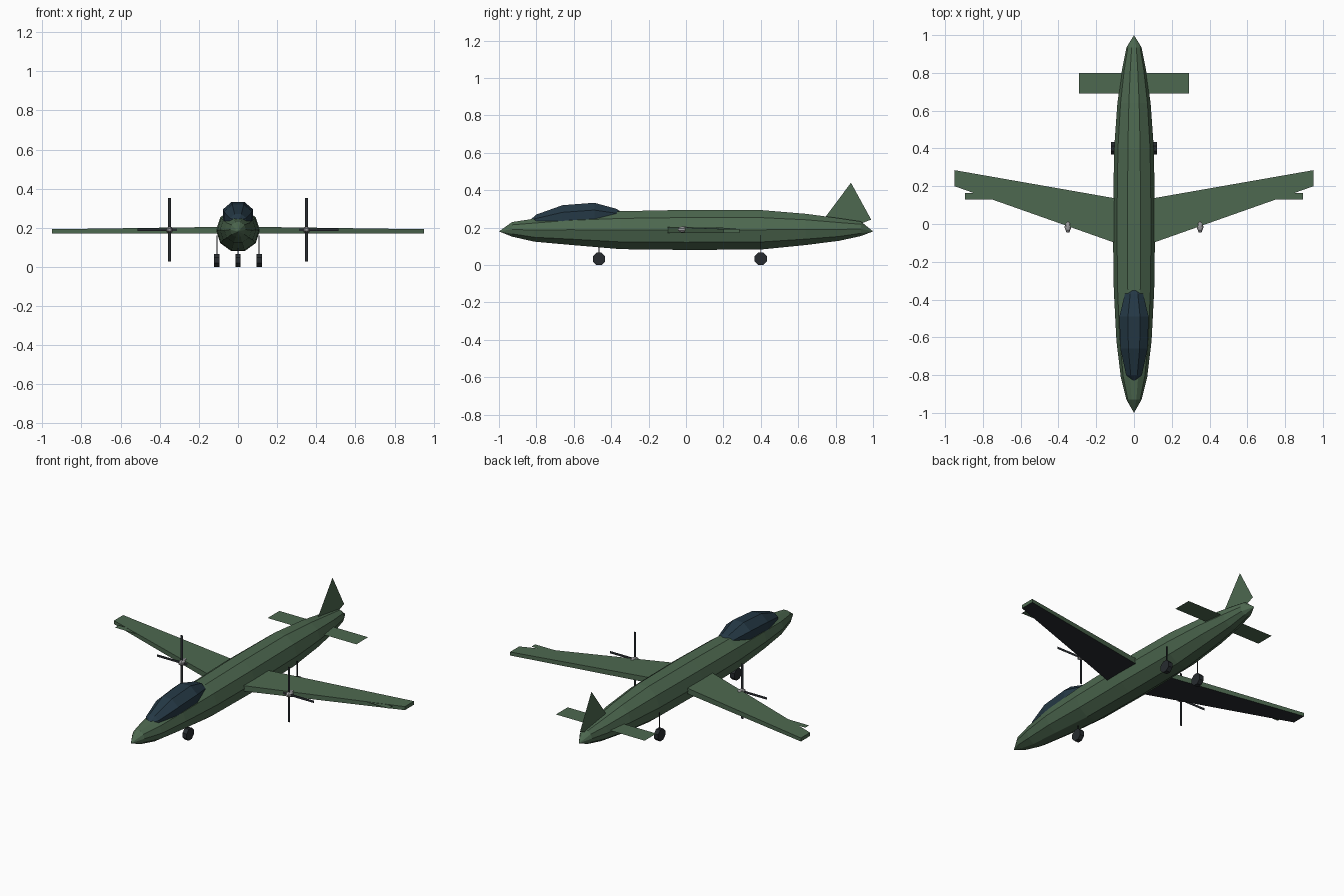
import bpy, bmesh, math
from mathutils import Matrix

if "Cube" in bpy.data.objects:
    bpy.data.objects.remove(bpy.data.objects["Cube"])


def material(name, rgb):
    m = bpy.data.materials.new(name)
    m.diffuse_color = (*rgb, 1)
    m.use_nodes = True
    m.node_tree.nodes["Principled BSDF"].inputs["Base Color"].default_value = m.diffuse_color
    return m


GREEN = material("olive_green", (0.075, 0.14, 0.08))
DARK = material("dark_grey", (0.02, 0.024, 0.028))
GLASS = material("blue_glass", (0.018, 0.04, 0.06))
METAL = material("light_metal", (0.35, 0.35, 0.36))


def finish(name, bm, *mats):
    me = bpy.data.meshes.new(name)
    bm.to_mesh(me)
    bm.free()
    for m in mats:
        me.materials.append(m)
    ob = bpy.data.objects.new(name, me)
    bpy.context.collection.objects.link(ob)
    return ob


def loft(name, stations, tips, sides, mat):
    """Loft elliptical rings (y, half width, z low, z high) between two tip points."""
    bm = bmesh.new()
    rings = []
    for y, w, lo, hi in stations:
        rings.append([])
        for i in range(sides):
            a = 2 * math.pi * (i + 0.5) / sides - math.pi / 2
            k = 1 / math.cos(math.pi / sides)
            rings[-1].append(bm.verts.new((w * math.cos(a), y,
                             (lo + hi) / 2 + k * math.sin(a) * (hi - lo) / 2)))
    for r, s in zip(rings, rings[1:]):
        for i in range(sides):
            j = (i + 1) % sides
            bm.faces.new((r[i], r[j], s[j], s[i]))
    for tip, r in zip(tips, (rings[0], rings[-1])):
        t = bm.verts.new(tip)
        for i in range(sides):
            bm.faces.new((t, r[i], r[(i + 1) % sides]))
    bmesh.ops.recalc_face_normals(bm, faces=bm.faces)
    return finish(name, bm, mat)


def sheet(name, polys, mat):
    """Flat panels given as lists of points."""
    bm = bmesh.new()
    for p in polys:
        bm.faces.new([bm.verts.new(v) for v in p])
    return finish(name, bm, mat)


# Fuselage
loft("fuselage", [(-0.93, 0.04, 0.152, 0.23), (-0.81, 0.07, 0.125, 0.248),
                  (-0.62, 0.093, 0.108, 0.27), (-0.35, 0.107, 0.085, 0.288),
                  (0.0, 0.112, 0.081, 0.295), (0.4, 0.105, 0.083, 0.294),
                  (0.64, 0.088, 0.107, 0.274), (0.82, 0.063, 0.13, 0.25),
                  (0.935, 0.04, 0.155, 0.233)],
     [(0, -1, 0.18), (0, 1, 0.18)], 10, GREEN)

# Canopy
loft("canopy", [(-0.80, 0.045, 0.20, 0.27), (-0.66, 0.078, 0.19, 0.32),
                (-0.49, 0.084, 0.20, 0.333), (-0.37, 0.052, 0.22, 0.30)],
     [(0, -0.84, 0.235), (0, -0.335, 0.275)], 8, GLASS)

# Wings, propellers and main wheels on each side
for side, s in (("left", 1), ("right", -1)):
    bm = bmesh.new()
    plan = [(0.02, -0.128), (0.95, 0.20), (0.95, 0.285), (0.02, 0.122)]
    low = [bm.verts.new((s * x, y, 0.172)) for x, y in plan]
    top = [bm.verts.new((s * x, y, 0.206 - 0.014 * x)) for x, y in plan]
    under = bm.faces.new(low)
    under.material_index = 1
    bm.faces.new(top)
    for i in range(4):
        j = (i + 1) % 4
        bm.faces.new((low[i], low[j], top[j], top[i]))
    bmesh.ops.recalc_face_normals(bm, faces=bm.faces)
    finish(side + "_wing", bm, GREEN, DARK)

    sheet(side + "_wing_flap", [[(s * x, y, 0.193) for x, y in
          ((0.4, 0.13), (0.895, 0.13), (0.895, 0.165), (0.4, 0.165))]], GREEN)

    # Crossed flat propeller blades and hub
    cx, y, cz, L, w = s * 0.35, -0.025, 0.19, 0.163, 0.007
    sheet(side + "_propeller",
          [[(cx + a * p, y, cz + b * q) for a, b in ((-1, -1), (1, -1), (1, 1), (-1, 1))]
           for p, q in ((w, L), (L, w))], DARK)
    bm = bmesh.new()
    bmesh.ops.create_uvsphere(bm, u_segments=7, v_segments=5, radius=1,
        matrix=Matrix.Translation((cx, -0.012, cz)) @ Matrix.Diagonal((0.019, 0.037, 0.017, 1)))
    finish(side + "_propeller_hub", bm, METAL)

# Landing gear
for name, x, y in (("nose", 0, -0.465), ("left", 0.108, 0.4), ("right", -0.108, 0.4)):
    bm = bmesh.new()
    bmesh.ops.create_cone(bm, cap_ends=True, segments=8, radius1=0.036, radius2=0.036,
        depth=0.027, matrix=Matrix.Translation((x, y, 0.0333)) @ Matrix.Rotation(math.pi / 2, 4, 'Y')
        @ Matrix.Rotation(math.pi / 8, 4, 'Z'))
    finish(name + "_wheel", bm, DARK)
    bm = bmesh.new()
    bmesh.ops.create_cube(bm, size=1, matrix=Matrix.Translation((x * 0.99, y, 0.11))
                          @ Matrix.Diagonal((0.004, 0.004, 0.1, 1)))
    finish(name + "_strut", bm, DARK)

# Tail surfaces
sheet("tailplane", [[(-0.29, 0.69, 0.197), (0.29, 0.69, 0.197),
                     (0.29, 0.80, 0.197), (-0.29, 0.80, 0.197)]], GREEN)
sheet("tail_fin", [[(0, 0.74, 0.25), (0, 0.93, 0.22), (0, 0.99, 0.243), (0, 0.882, 0.44)]], GREEN)
